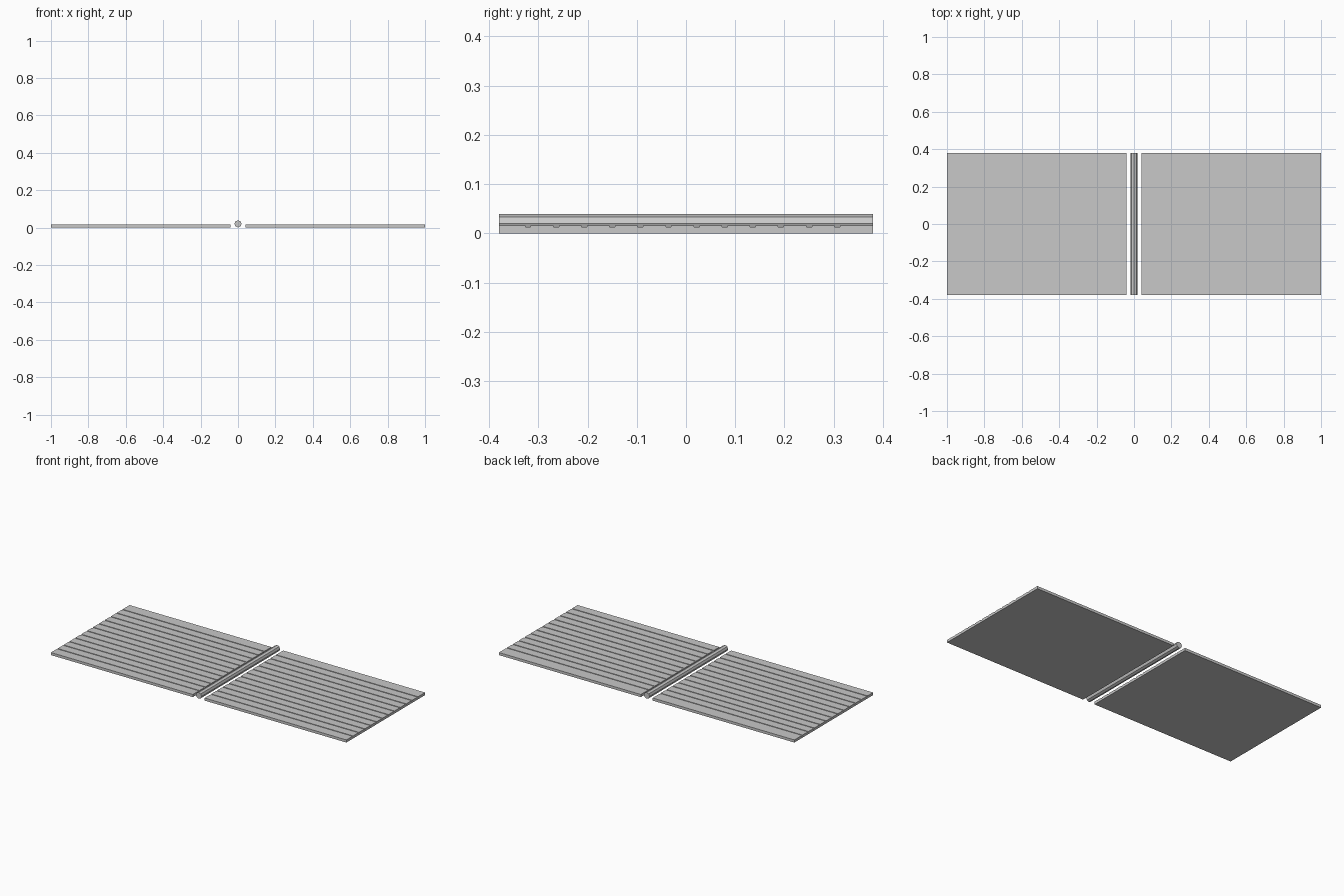
import bpy
import bmesh
import math

cube = bpy.data.objects.get("Cube")
if cube:
    bpy.data.objects.remove(cube, do_unlink=True)

HALF_DEPTH = 0.38
PANEL_TOP = 0.016
GROOVES = 12
GROOVE_WIDTH = 0.011
GROOVE_DEPTH = 0.0035
GROOVE_START = -0.321
GROOVE_STEP = 0.0571

# One plain grey for everything
grey = bpy.data.materials.new("grey")
grey.use_nodes = True
colour = (0.58, 0.58, 0.58, 1)
grey.diffuse_color = colour
grey.node_tree.nodes["Principled BSDF"].inputs["Base Color"].default_value = colour


def add_object(name, bm):
    bmesh.ops.recalc_face_normals(bm, faces=bm.faces)
    mesh = bpy.data.meshes.new(name)
    bm.to_mesh(mesh)
    bm.free()
    mesh.materials.append(grey)
    obj = bpy.data.objects.new(name, mesh)
    bpy.context.collection.objects.link(obj)
    return obj


def grooved_profile():
    """Panel cross-section in y and z, with square grooves along the top."""
    points = [(HALF_DEPTH, 0), (-HALF_DEPTH, 0), (-HALF_DEPTH, PANEL_TOP)]
    low = PANEL_TOP - GROOVE_DEPTH
    for i in range(GROOVES):
        y = GROOVE_START + i * GROOVE_STEP
        a, b = y - GROOVE_WIDTH / 2, y + GROOVE_WIDTH / 2
        points += [(a, PANEL_TOP), (a, low), (b, low), (b, PANEL_TOP)]
    points.append((HALF_DEPTH, PANEL_TOP))
    return points


def add_panel(name, x_start, x_end):
    bm = bmesh.new()
    face = bm.faces.new([bm.verts.new((x_start, y, z)) for y, z in grooved_profile()])
    result = bmesh.ops.extrude_face_region(bm, geom=[face])
    moved = [v for v in result["geom"] if isinstance(v, bmesh.types.BMVert)]
    bmesh.ops.translate(bm, verts=moved, vec=(x_end - x_start, 0, 0))
    # Split the many-sided ends so they fill cleanly
    ends = [f for f in bm.faces if len(f.verts) > 4]
    bmesh.ops.triangulate(bm, faces=ends)
    return add_object(name, bm)


# Two grooved panels
add_panel("left_panel", 0.04, 1.0)
add_panel("right_panel", -1.0, -0.04)

# Eight-sided rod between the panels
bm = bmesh.new()
bmesh.ops.create_cone(bm, cap_ends=True, segments=8, radius1=0.019,
                      radius2=0.019, depth=2 * HALF_DEPTH)
rod = add_object("centre_rod", bm)
rod.rotation_euler.x = math.pi / 2
rod.location.z = 0.02
